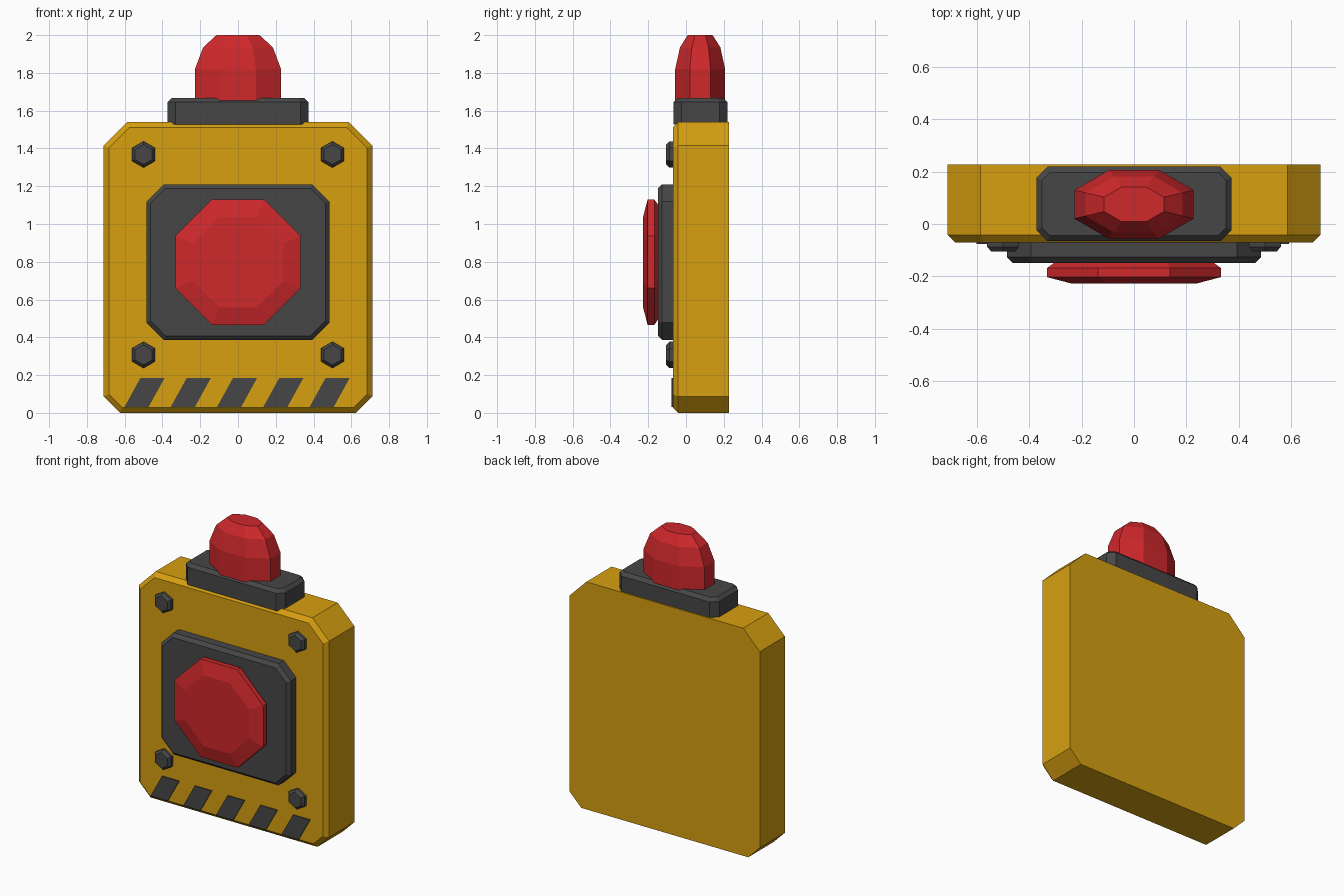
import bpy, bmesh, math

cube = bpy.data.objects.get("Cube")
if cube:
    bpy.data.objects.remove(cube)


def material(name, rgb):
    mat = bpy.data.materials.new(name)
    mat.use_nodes = True
    mat.diffuse_color = (*rgb, 1)
    mat.node_tree.nodes["Principled BSDF"].inputs["Base Color"].default_value = (*rgb, 1)
    return mat


YELLOW = material("warning yellow", (0.68, 0.35, 0.005))
DARK = material("dark grey", (0.062, 0.062, 0.062))
RED = material("signal red", (0.62, 0.021, 0.024))


def chamfered(hw, hh, top, bottom, inset=0):
    """Rectangle outline with cut corners, optionally offset inwards."""
    k = inset * (2 - math.sqrt(2))
    w, h, t, b = hw - inset, hh - inset, top - k, bottom - k
    right = [(w - b, -h), (w, b - h), (w, h - t), (w - t, h)]
    return right + [(-x, y) for x, y in reversed(right)]


def polygon(sides, rx, ry, turn):
    """Regular outline stretched to the two radii."""
    angles = [math.tau * (i + turn) / sides for i in range(sides)]
    return [(rx * math.cos(a), ry * math.sin(a)) for a in angles]


def loft(name, layers, centre, mat, facing_front=True):
    """Join outlines stacked along y (facing front) or along z into a solid."""
    bm = bmesh.new()
    rings = []
    for depth, outline in layers:
        ring = []
        for u, v in outline:
            u, v = u + centre[0], v + centre[1]
            ring.append(bm.verts.new((u, depth, v) if facing_front else (u, v, depth)))
        rings.append(ring)
    n = len(rings[0])
    bm.faces.new(rings[0])
    bm.faces.new(rings[-1])
    for a, b in zip(rings, rings[1:]):
        for i in range(n):
            j = (i + 1) % n
            bm.faces.new((a[i], a[j], b[j], b[i]))
    bmesh.ops.recalc_face_normals(bm, faces=bm.faces)
    mesh = bpy.data.meshes.new(name)
    bm.to_mesh(mesh)
    bm.free()
    mesh.materials.append(mat)
    obj = bpy.data.objects.new(name, mesh)
    bpy.context.collection.objects.link(obj)
    return obj


# Housing with a bevelled front edge
body = (0.712, 0.77, 0.125, 0.087)
loft("housing", [(0.227, chamfered(*body)), (-0.042, chamfered(*body)),
                 (-0.07, chamfered(*body, 0.028))], (0, 0.77), YELLOW)

# Raised panel behind the button
panel = (0.485, 0.412, 0.092, 0.092)
loft("button_panel", [(-0.06, chamfered(*panel)), (-0.127, chamfered(*panel)),
                      (-0.149, chamfered(*panel, 0.022))], (0, 0.798), DARK)

# Octagonal push button
octagon = 1 / math.cos(math.pi / 8)
loft("push_button",
     [(y, polygon(8, r * octagon, r * octagon, 0.5))
      for y, r in ((-0.145, 0.3), (-0.168, 0.332), (-0.203, 0.332), (-0.227, 0.24))],
     (0, 0.798), RED)

# Hexagonal corner bolts
for side, x in (("left", 0.5), ("right", -0.5)):
    for level, z in (("upper", 1.368), ("lower", 0.307)):
        loft(f"{level}_{side}_bolt",
             [(y, polygon(6, r, r, 0.5))
              for y, r in ((-0.06, 0.07), (-0.087, 0.07), (-0.105, 0.053))],
             (x, z), DARK)

# Slanted hazard stripes
slant = [(-0.107, -0.078), (0.021, -0.078), (0.107, 0.078), (-0.021, 0.078)]
for i in range(5):
    loft(f"hazard_stripe_{i + 1}", [(-0.069, slant), (-0.077, slant)],
         ((i - 2) * 0.245 - 0.005, 0.108), DARK)

# Lamp base
base = (0.373, 0.142, 0.042, 0.042)
loft("lamp_base", [(1.527, chamfered(*base)), (1.645, chamfered(*base)),
                   (1.667, chamfered(*base, 0.022))], (0, 0.077), DARK, False)

# Faceted lamp dome
loft("lamp_dome",
     [(z, polygon(8, 0.228 * s * octagon, 0.132 * s * octagon, 0.5))
      for z, s in ((1.655, 1), (1.82, 1), (1.935, 0.81), (2.0, 0.5))],
     (0, 0.075), RED, False)
